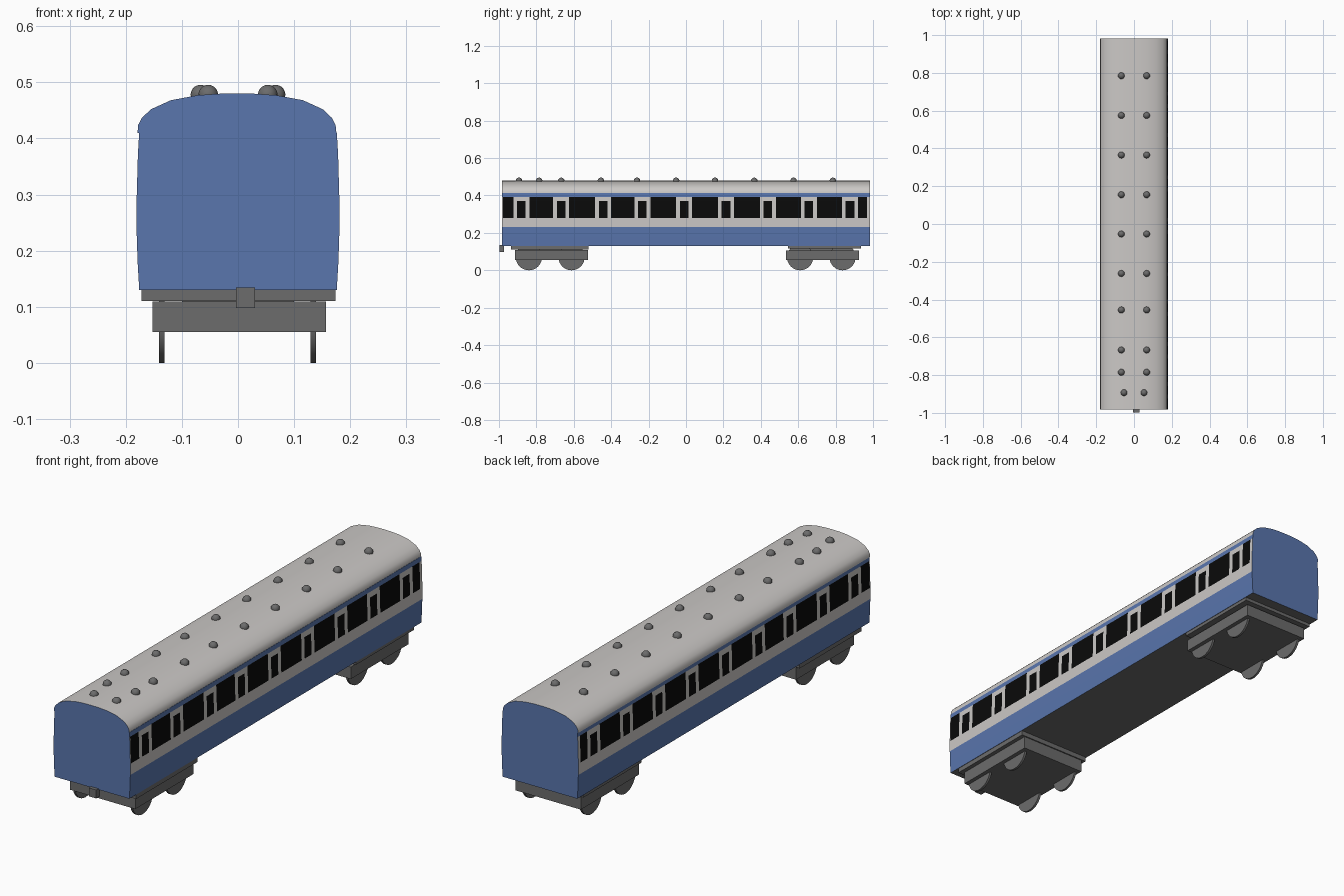
import bpy, bmesh, math

if "Cube" in bpy.data.objects:
    bpy.data.objects.remove(bpy.data.objects["Cube"])

def material(name, rgb):
    m = bpy.data.materials.new(name)
    m.diffuse_color = (*rgb, 1)
    m.use_nodes = True
    m.node_tree.nodes["Principled BSDF"].inputs["Base Color"].default_value = m.diffuse_color
    return m

BLUE = material("blue paint", (0.10, 0.18, 0.42))
PALE = material("pale grey paint", (0.60, 0.58, 0.565))
BLACK = material("black glass", (0.003, 0.003, 0.003))
GREY = material("dark grey metal", (0.15, 0.15, 0.15))
PAINTS = [BLUE, PALE, BLACK, GREY]
HALF = 0.983  # half length of the body


def finish(bm, name, mats, smooth=None):
    bmesh.ops.recalc_face_normals(bm, faces=bm.faces)
    me = bpy.data.meshes.new(name)
    bm.to_mesh(me)
    bm.free()
    for m in mats:
        me.materials.append(m)
    ob = bpy.data.objects.new(name, me)
    bpy.context.collection.objects.link(ob)
    if smooth:
        bpy.ops.object.select_all(action='DESELECT')
        ob.select_set(True)
        bpy.context.view_layer.objects.active = ob
        bpy.ops.object.shade_smooth_by_angle(angle=math.radians(smooth))
    return ob


def loft(name, profile, stations, rule, smooth=None):
    """Sweep a closed x-z profile through y stations and colour faces by rule."""
    bm = bmesh.new()
    rings = [[bm.verts.new((x, y, z)) for x, z in profile] for y in stations]
    n = len(profile)
    for a, b in zip(rings, rings[1:]):
        for i in range(n):
            j = (i + 1) % n
            bm.faces.new((a[i], a[j], b[j], b[i]))
    bm.faces.new(rings[0])
    bm.faces.new(rings[-1])
    bmesh.ops.recalc_face_normals(bm, faces=bm.faces)
    for f in bm.faces:
        f.material_index = rule(f.calc_center_median(), f.normal)
    return finish(bm, name, PAINTS, smooth)


def box(name, x0, x1, y0, y1, z0, z1):
    bm = bmesh.new()
    bmesh.ops.create_cube(bm, size=1)
    for v in bm.verts:
        v.co = ((x0 + x1) / 2 + v.co.x * (x1 - x0),
                (y0 + y1) / 2 + v.co.y * (y1 - y0),
                (z0 + z1) / 2 + v.co.z * (z1 - z0))
    return finish(bm, name, [GREY])


# Window layout: narrow panes inside pale panels, wide panes between the panels
panels = [-0.88, -0.668, -0.443, -0.233, -0.01, 0.214, 0.438, 0.657, 0.877]
PANEL, PANE = 0.043, 0.023
stations = [-HALF, -0.979, 0.968, HALF]
for c in panels:
    stations += [c - PANEL, c - PANE, c + PANE, c + PANEL]
stations.sort()


def body_rule(c, n):
    if abs(n.y) > 0.9:
        return 0
    if n.z < -0.9:
        return 3
    if c.z < 0.232 or c.z > 0.393:
        return 0
    if c.z < 0.28 or c.y < -0.979 or c.y > 0.968:
        return 1
    d = min(abs(c.y - p) for p in panels)
    if d < PANE:
        return 2 if c.z < 0.37 else 1
    return 1 if d < PANEL else 2


# Body with slightly bowed sides
levels = [0.13, 0.18, 0.232, 0.28, 0.37, 0.393, 0.412]
side = [(0.181 - 0.005 * ((z - 0.27) / 0.14) ** 2, z) for z in levels]
loft("carriage_body", side + [(-x, z) for x, z in reversed(side)],
     stations, body_rule)

# Arched roof with blue ends
arc = [(0.177, 0.41), (0.176, 0.424), (0.169, 0.437), (0.153, 0.452),
       (0.118, 0.468), (0.070, 0.477), (0.030, 0.4797)]
roof = arc + [(0, 0.48)] + [(-x, z) for x, z in reversed(arc)]
loft("roof", [(x - 0.002, z) for x, z in roof], [-HALF, HALF],
     lambda c, n: 0 if abs(n.y) > 0.9 else 1, 35)

# Roof vents in pairs
vent_rows = [0.785, 0.575, 0.365, 0.155, -0.053, -0.262, -0.455, -0.667, -0.785]
spots = [(0.067, y) for y in vent_rows] + [(0.053, -0.893)]
for i, (x, y) in enumerate(spots):
    for label, s in (("left", -1), ("right", 1)):
        bm = bmesh.new()
        bmesh.ops.create_uvsphere(bm, u_segments=16, v_segments=10, radius=0.0175)
        bmesh.ops.translate(bm, verts=bm.verts, vec=(s * x, y, 0.478))
        finish(bm, f"roof_vent_{label}_{i + 1}", [GREY], 40)

# Bogies: mounting plate, pivot block, frame and four wheels each
for end, y0, y1, p0, p1, plate_z, frame_z, wheel_ys in (
        ("front", -0.915, -0.524, -0.935, -0.520, 0.110, 0.109, (-0.84, -0.612)),
        ("rear", 0.535, 0.925, 0.545, 0.936, 0.116, 0.106, (0.61, 0.837))):
    box(f"{end}_mounting_plate", -0.172, 0.174, p0, p1, plate_z, 0.1305)
    mid = (y0 + y1) / 2
    box(f"{end}_pivot_block", -0.10, 0.10, mid - 0.1, mid + 0.1, 0.10, 0.12)
    box(f"{end}_bogie_frame", -0.152, 0.157, y0, y1, 0.055, frame_z)
    for i, wy in enumerate(wheel_ys):
        for label, wx in (("left", -0.136), ("right", 0.134)):
            bm = bmesh.new()
            bmesh.ops.create_cone(bm, cap_ends=True, segments=32,
                                  radius1=0.07, radius2=0.07, depth=0.01)
            for v in bm.verts:
                v.co = (wx + v.co.z, wy + v.co.x, 0.07 + v.co.y)
            finish(bm, f"{end}_{label}_wheel_{i + 1}", [GREY], 35)

# Coupler at the front
box("front_coupler", -0.004, 0.030, -0.998, -0.972, 0.098, 0.134)
